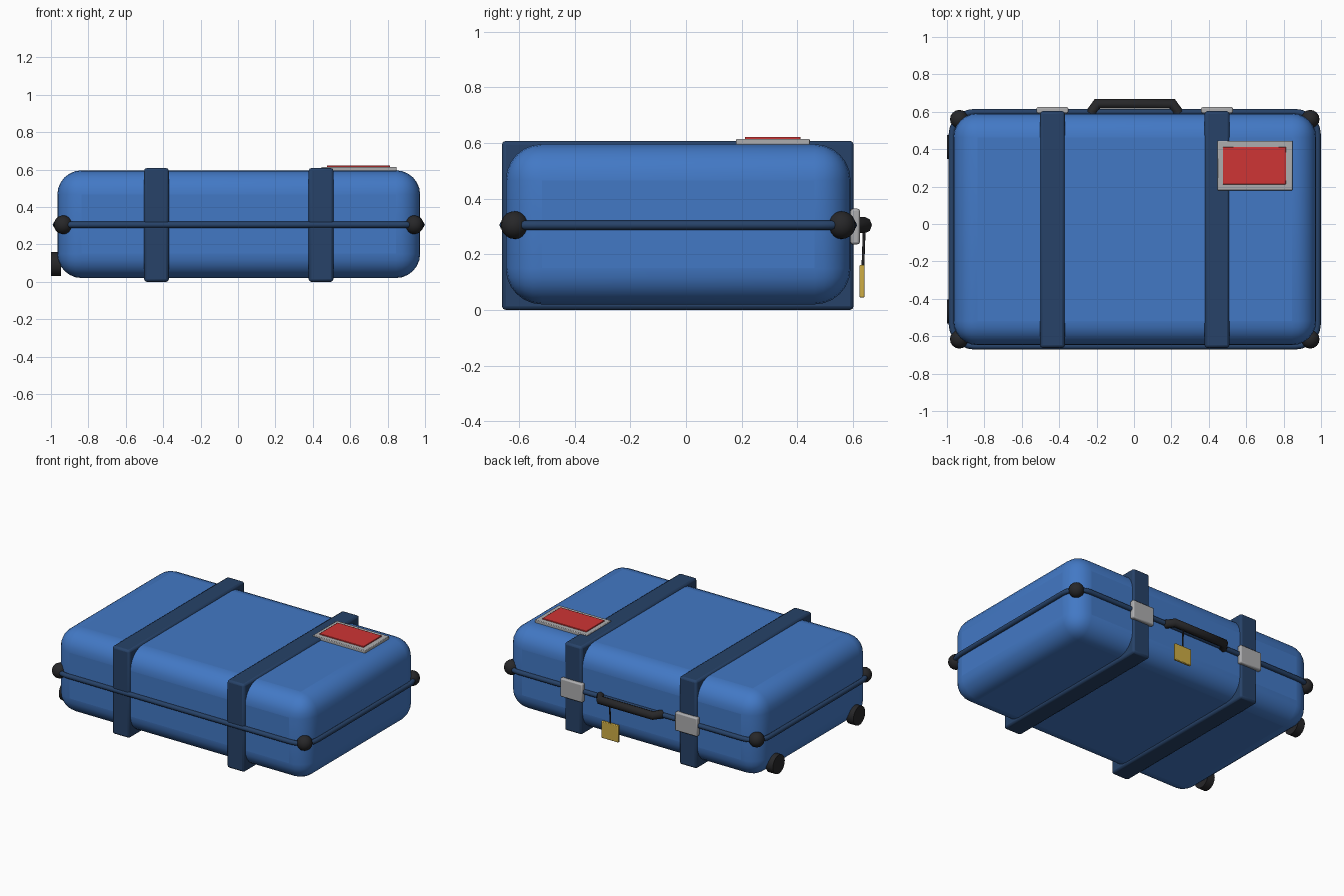
import bpy
from math import pi, cos, sin

if "Cube" in bpy.data.objects:
    bpy.data.objects.remove(bpy.data.objects["Cube"])

CX, CY, CZ = 0.004, -0.028, 0.305


def material(name, rgb):
    m = bpy.data.materials.new(name)
    m.diffuse_color = (*rgb, 1)
    m.use_nodes = True
    m.node_tree.nodes["Principled BSDF"].inputs["Base Color"].default_value = m.diffuse_color
    return m


BLUE = material("blue_shell", (0.055, 0.19, 0.56))
NAVY = material("navy_strap", (0.02, 0.055, 0.14))
BLACK = material("black_rubber", (0.02, 0.02, 0.022))
METAL = material("grey_metal", (0.42, 0.42, 0.43))
RED = material("red_card", (0.62, 0.035, 0.035))
GOLD = material("gold_tag", (0.62, 0.42, 0.06))


def finish(name, mat, angle=40):
    ob = bpy.context.object
    ob.name = name
    ob.data.materials.append(mat)
    bpy.ops.object.shade_smooth_by_angle(angle=angle * pi / 180)
    return ob


def box(name, x, y, z, mat, bevel=0.005, segments=2):
    """Bevelled box from (min, max) ranges on each axis."""
    bpy.ops.mesh.primitive_cube_add(size=1, location=[sum(r) / 2 for r in (x, y, z)])
    bpy.context.object.scale = [r[1] - r[0] for r in (x, y, z)]
    bpy.ops.object.transform_apply(location=False, rotation=False, scale=True)
    ob = finish(name, mat)
    mod = ob.modifiers.new("bevel", "BEVEL")
    mod.width, mod.segments = bevel, segments
    return ob


def tube(name, points, radius, mat, cyclic=False, resolution=2):
    cu = bpy.data.curves.new(name, "CURVE")
    cu.dimensions = "3D"
    cu.bevel_depth, cu.bevel_resolution, cu.use_fill_caps = radius, resolution, True
    sp = cu.splines.new("POLY")
    sp.points.add(len(points) - 1)
    for p, co in zip(sp.points, points):
        p.co = (*co, 1)
    sp.use_cyclic_u = cyclic
    cu.materials.append(mat)
    ob = bpy.data.objects.new(name, cu)
    bpy.context.collection.objects.link(ob)
    return ob


# shell
box("shell", (CX - 0.97, CX + 0.97), (CY - 0.62, CY + 0.62), (0.02, 0.596), BLUE, 0.13, 6)

# seam rim around the middle of the shell
rim = []
for k, (sx, sy) in enumerate([(1, 1), (-1, 1), (-1, -1), (1, -1)]):
    for i in range(7):
        a = (k + i / 6) * pi / 2
        rim.append((CX + sx * 0.858 + 0.12 * cos(a), CY + sy * 0.506 + 0.12 * sin(a), CZ))
tube("seam_rim", rim, 0.017, NAVY, cyclic=True)

# corner bumpers
for sx in (-1, 1):
    for sy in (-1, 1):
        bpy.ops.mesh.primitive_uv_sphere_add(segments=16, ring_count=10, radius=0.05,
                                             location=(CX + sx * 0.938, CY + sy * 0.588, CZ))
        finish("corner_bumper", BLACK)

# straps and latches
for x in (CX - 0.44, CX + 0.44):
    box("strap", (x - 0.066, x + 0.066), (-0.662, 0.603), (0, 0.608), NAVY, 0.014)
    box("latch", (x - 0.085, x + 0.085), (0.592, 0.625), (0.236, 0.364), METAL, 0.008)

# carrying handle
tube("handle", [(CX + x, y, CZ) for x, y in
                [(-0.235, 0.59), (-0.2, 0.643), (0.2, 0.643), (0.235, 0.59)]], 0.029, BLACK)

# luggage tag on its cord
tube("tag_cord", [(0.135, 0.641, 0.29), (0.135, 0.636, 0.155)], 0.005, BLACK)
box("luggage_tag", (0.07, 0.2), (0.624, 0.642), (0.045, 0.162), GOLD, 0.004)

# address label and its frame
box("label_frame", (0.447, 0.847), (0.18, 0.445), (0.59, 0.615), METAL, 0.004)
box("label_card", (0.475, 0.813), (0.212, 0.412), (0.6, 0.622), RED, 0.003)

# wheels on the left end
for sy in (-1, 1):
    bpy.ops.mesh.primitive_cylinder_add(vertices=24, radius=0.065, depth=0.055,
                                        location=(-0.9725, CY + sy * 0.44, 0.095),
                                        rotation=(0, pi / 2, 0))
    finish("wheel", BLACK)
